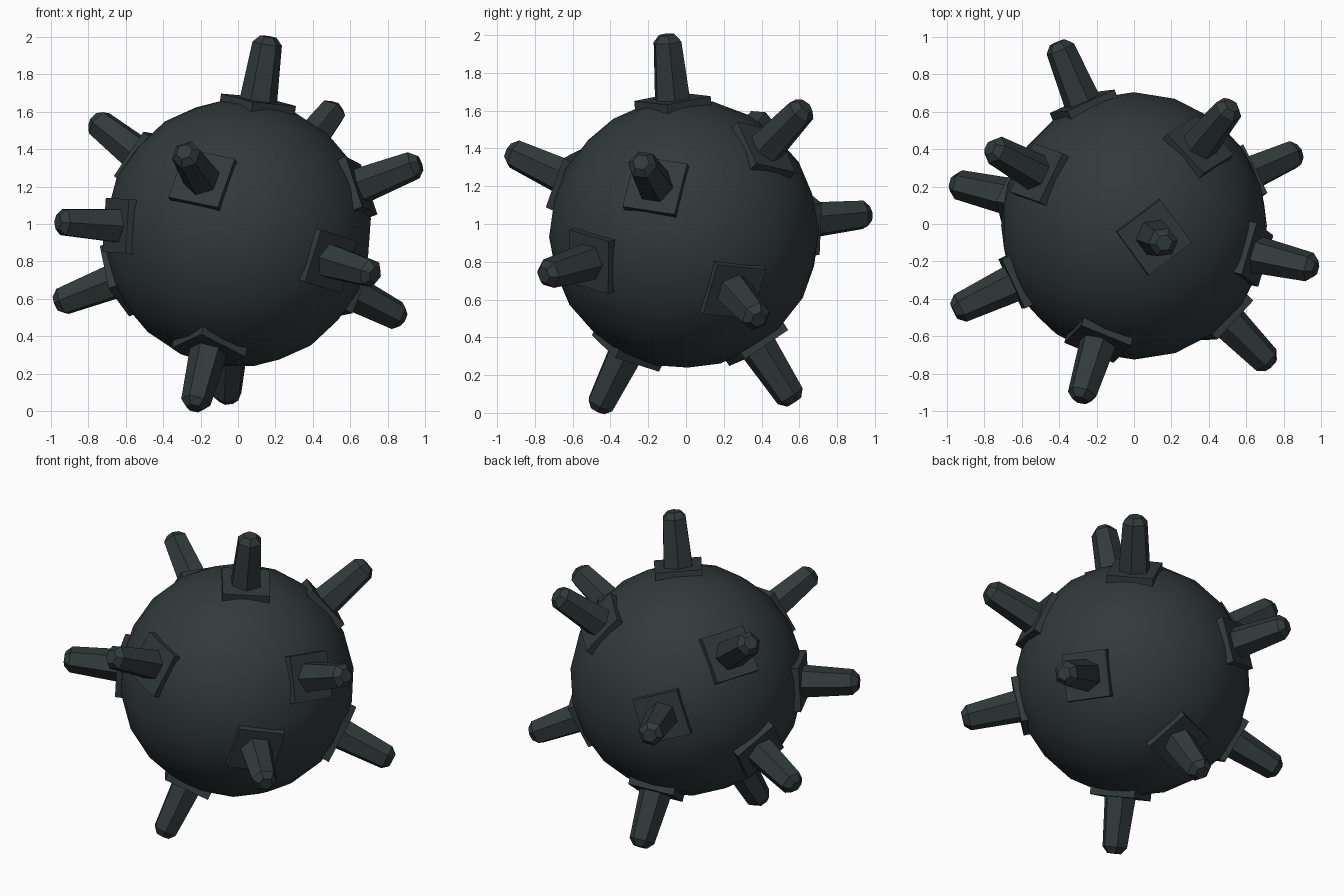
import bpy
import bmesh
from mathutils import Matrix, Vector

old = bpy.data.objects.get("Cube")
if old:
    bpy.data.objects.remove(old, do_unlink=True)

CENTRE = Vector((0, -0.01, 0.95))
RADIUS = 0.715
REACH = 1.068

# Single dark painted-iron colour
iron = bpy.data.materials.new("dark_iron")
iron.use_nodes = True
colour = (0.031, 0.042, 0.042, 1)
iron.diffuse_color = colour
shader = iron.node_tree.nodes["Principled BSDF"]
shader.inputs["Base Color"].default_value = colour
shader.inputs["Roughness"].default_value = 0.7


def add_object(name, bm, matrix, angle):
    bmesh.ops.recalc_face_normals(bm, faces=bm.faces)
    mesh = bpy.data.meshes.new(name)
    bm.to_mesh(mesh)
    bm.free()
    mesh.materials.append(iron)
    obj = bpy.data.objects.new(name, mesh)
    bpy.context.collection.objects.link(obj)
    obj.matrix_world = matrix
    bpy.ops.object.select_all(action="DESELECT")
    obj.select_set(True)
    bpy.context.view_layer.objects.active = obj
    bpy.ops.object.shade_smooth_by_angle(angle=angle)
    return obj


def outward_frame(direction, edge):
    """Frame at the body centre: z points outward, x follows a plate edge."""
    z = Vector(direction).normalized()
    x = Vector(edge)
    x = (x - z * x.dot(z)).normalized()
    y = z.cross(x)
    turn = Matrix((x, y, z)).transposed().to_4x4()
    return Matrix.Translation(CENTRE) @ turn


# Round body
bm = bmesh.new()
bmesh.ops.create_icosphere(bm, subdivisions=3, radius=RADIUS)
tilt = Vector((0, 0, -1)).rotation_difference(Vector((0.08, 0.02, -0.7)))
add_object("body", bm, Matrix.Translation(CENTRE) @ tilt.to_matrix().to_4x4(), 0.9)


# Square mounting plate, lying on the body
def add_plate(frame, number):
    bm = bmesh.new()
    size = Matrix.Translation((0, 0, 0.694)) @ Matrix.Diagonal((0.29, 0.29, 0.062, 1))
    bmesh.ops.create_cube(bm, size=1, matrix=size)
    add_object(f"plate_{number}", bm, frame, 0.5)


# Tapered rod with a chamfered end
def add_spike(frame, number):
    bm = bmesh.new()
    rings = []
    for radius, height in ((0.104, 0.68), (0.08, REACH - 0.038), (0.045, REACH)):
        ring = bmesh.ops.create_circle(
            bm, segments=6, radius=radius, matrix=Matrix.Translation((0, 0, height)))
        rings.append(ring["verts"])
    for low, high in zip(rings, rings[1:]):
        for i in range(6):
            j = (i + 1) % 6
            bm.faces.new((low[i], low[j], high[j], high[i]))
    bm.faces.new(rings[0][::-1])
    bm.faces.new(rings[-1])
    add_object(f"spike_{number}", bm, frame, 0.6)


# Outward direction and plate edge direction for each spike
mounts = [
    ((0.16, -0.09, 1.04), (0.24, 0.18, -0.02)),
    ((-0.40, 0.96, 0.10), (-0.27, -0.12, 0.10)),
    ((0.52, 0.64, 0.67), (0.20, -0.21, 0.05)),
    ((0.87, 0.39, -0.45), (-0.14, 0.29, -0.03)),
    ((0.98, -0.23, 0.38), (0.08, -0.06, -0.24)),
    ((0.73, -0.74, -0.22), (-0.09, 0, -0.28)),
    ((-0.29, -0.94, 0.44), (0.29, -0.12, -0.06)),
    ((-0.95, -0.45, 0.06), (-0.02, 0, -0.30)),
    ((-0.98, 0.23, -0.38), (-0.11, -0.21, 0.14)),
    ((-0.77, 0.42, 0.61), (-0.14, 0.05, -0.20)),
    ((-0.06, 0.58, -0.89), (-0.07, 0.18, 0.12)),
    ((-0.23, -0.45, -0.92), (0.21, 0.11, -0.11)),
]
for number, (direction, edge) in enumerate(mounts, 1):
    frame = outward_frame(direction, edge)
    add_plate(frame, number)
    add_spike(frame, number)
